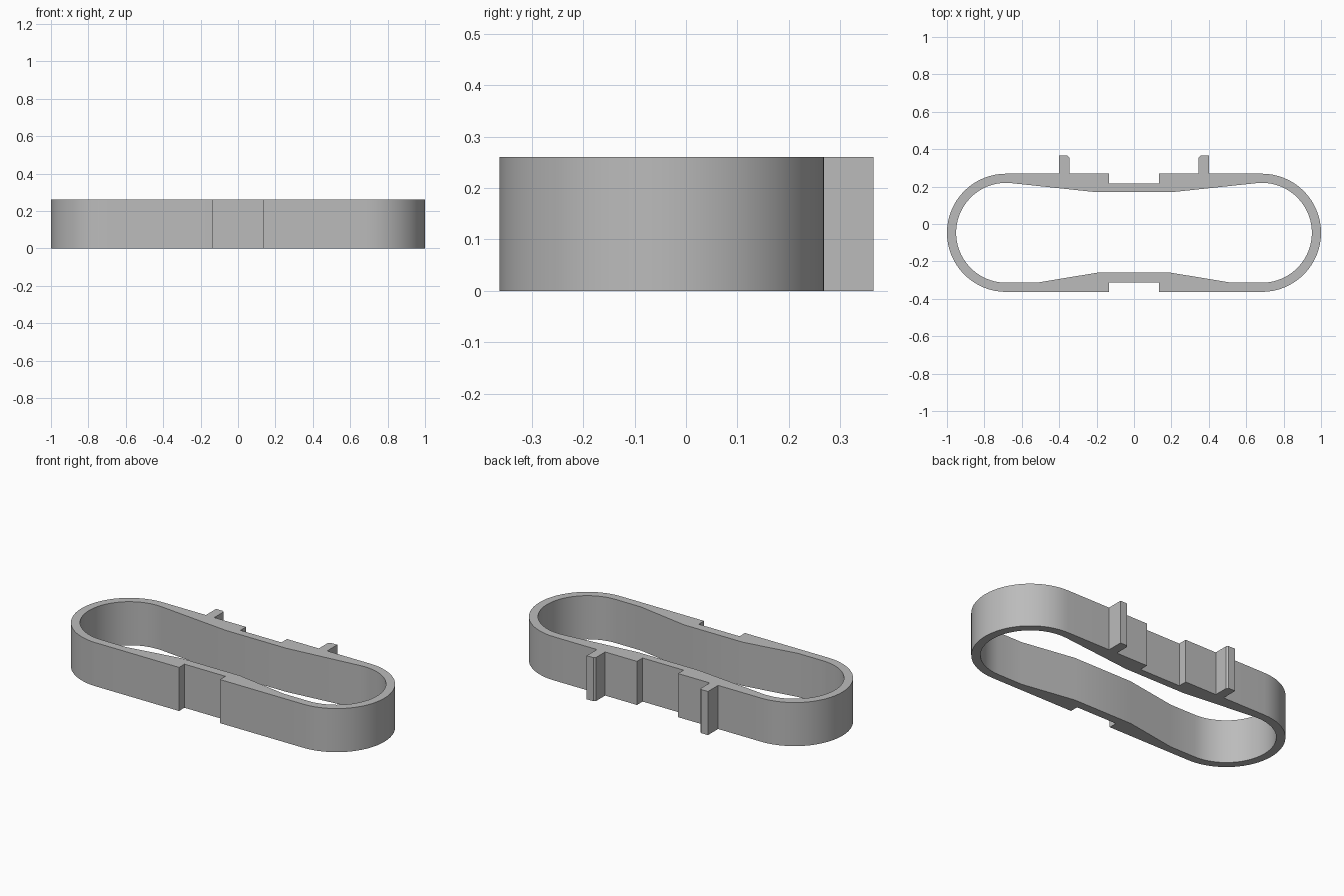
import bpy, bmesh, math

if "Cube" in bpy.data.objects:
    bpy.data.objects.remove(bpy.data.objects["Cube"], do_unlink=True)

HEIGHT = 0.26
CX, CY = 0.684, -0.047      # centre of the rounded end
R_OUT, R_IN = 0.316, 0.267
STEPS = 32

grey = bpy.data.materials.new("plain grey")
grey.use_nodes = True
colour = (0.5, 0.5, 0.5, 1)
grey.diffuse_color = colour
grey.node_tree.nodes["Principled BSDF"].inputs["Base Color"].default_value = colour


def arc(radius, start, end):
    """Points of the rounded end, from start to end angle in degrees."""
    angles = [math.radians(start + (end - start) * i / STEPS) for i in range(STEPS + 1)]
    return [(CX + radius * math.cos(a), CY + radius * math.sin(a)) for a in angles]


def mirrored(half):
    """Close a right-hand half outline with its mirror image."""
    return half + [(-x, y) for x, y in reversed(half)]


# Outer outline: front notch, rounded end, hook post, back notch
front, back = CY - R_OUT, CY + R_OUT
post = [(0.4, back), (0.4, 0.365), (0.355, 0.365), (0.345, 0.355), (0.345, back)]
outer = mirrored([(0.135, -0.312), (0.135, front)] + arc(R_OUT, -90, 90)
                 + post + [(0.135, back), (0.135, 0.216)])

# Inner outline: thickened waist tapering into the rounded ends
inner = mirrored([(0.195, -0.26), (0.52, CY - R_IN)] + arc(R_IN, -90, 96.2)
                 + [(0.2, 0.17)])

# Fill between the outlines and raise the section to full height
bm = bmesh.new()
for outline in (outer, inner):
    verts = [bm.verts.new((x, y, 0)) for x, y in outline]
    for i, v in enumerate(verts):
        bm.edges.new((verts[i - 1], v))
bmesh.ops.triangle_fill(bm, edges=bm.edges[:], use_beauty=True, normal=(0, 0, 1))
raised = bmesh.ops.extrude_face_region(bm, geom=bm.faces[:], use_keep_orig=True)
bmesh.ops.translate(bm, vec=(0, 0, HEIGHT),
                    verts=[g for g in raised["geom"] if isinstance(g, bmesh.types.BMVert)])
bmesh.ops.recalc_face_normals(bm, faces=bm.faces[:])

mesh = bpy.data.meshes.new("band")
bm.to_mesh(mesh)
bm.free()
mesh.materials.append(grey)
band = bpy.data.objects.new("band_with_hook_posts", mesh)
bpy.context.collection.objects.link(band)

# Smooth the rounded ends, keep corners sharp
bpy.ops.object.select_all(action="DESELECT")
band.select_set(True)
bpy.context.view_layer.objects.active = band
bpy.ops.object.shade_smooth_by_angle(angle=math.radians(20))
